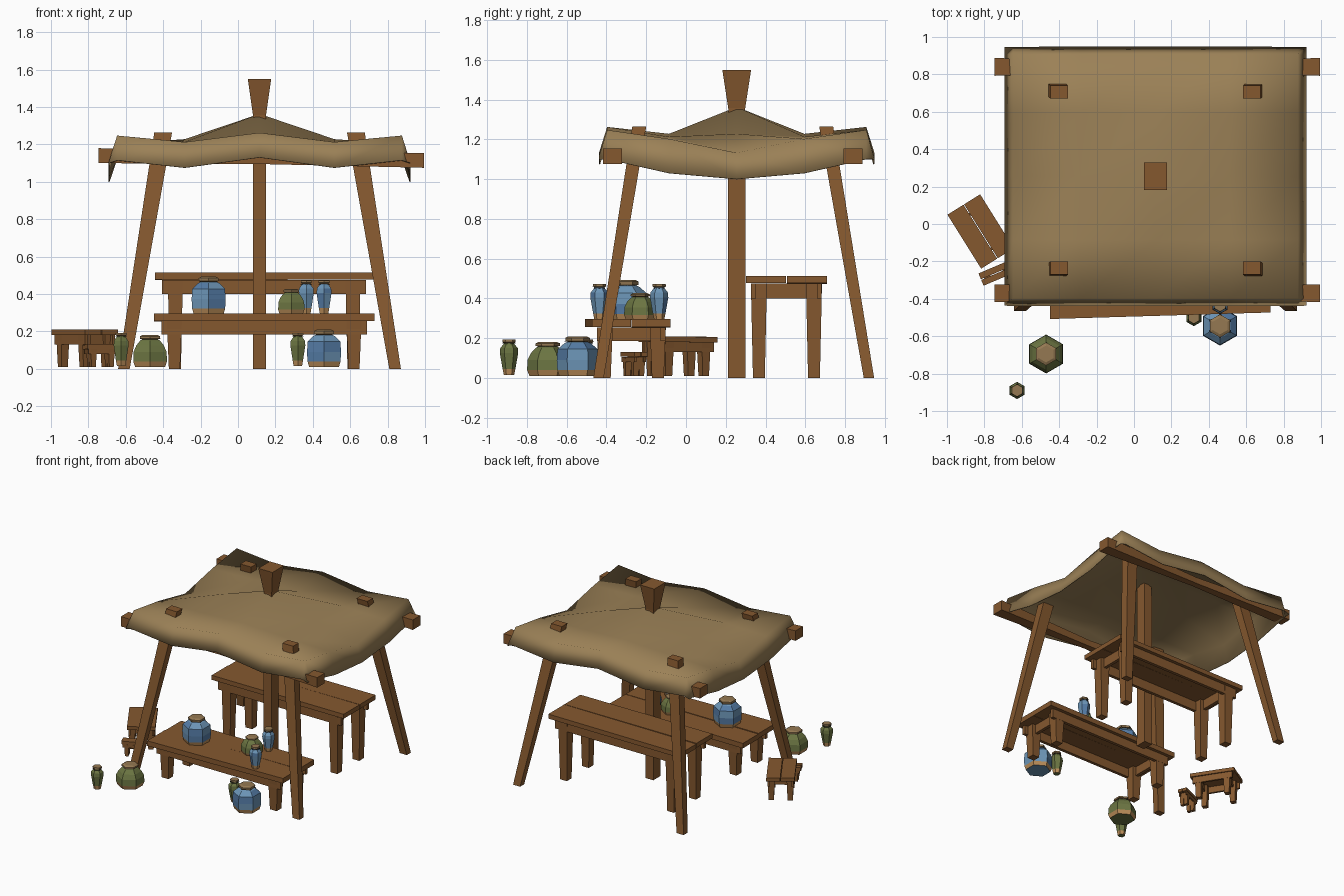
import bpy, bmesh, math, random
from mathutils import Vector

if "Cube" in bpy.data.objects:
    bpy.data.objects.remove(bpy.data.objects["Cube"])

random.seed(4)


def material(name, rgb):
    m = bpy.data.materials.new(name)
    m.diffuse_color = (*rgb, 1)
    m.use_nodes = True
    m.node_tree.nodes["Principled BSDF"].inputs["Base Color"].default_value = m.diffuse_color
    return m


WOOD = material("brown wood", (0.235, 0.098, 0.028))
CLOTH = material("tan cloth", (0.33, 0.22, 0.095))
BLUE = material("light blue glaze", (0.15, 0.30, 0.47))
DEEP = material("deep blue glaze", (0.09, 0.20, 0.38))
GREEN = material("olive glaze", (0.15, 0.18, 0.055))
CLAY = material("bare clay", (0.50, 0.27, 0.10))
LID = material("lid cover", (0.30, 0.19, 0.085))
CORD = material("black cord", (0.01, 0.009, 0.008))


def finish(name, bm, mats, loc=(0, 0, 0), rot=0):
    bmesh.ops.recalc_face_normals(bm, faces=bm.faces)
    me = bpy.data.meshes.new(name)
    bm.to_mesh(me)
    bm.free()
    for m in mats:
        me.materials.append(m)
    ob = bpy.data.objects.new(name, me)
    bpy.context.collection.objects.link(ob)
    ob.location = loc
    ob.rotation_euler.z = rot
    return ob


def beam(bm, a, b, sa, sb, axis="z"):
    """Four sided tapered bar from a to b; sections lie across the axis."""
    u, v = {"z": ((1, 0, 0), (0, 1, 0)), "x": ((0, 1, 0), (0, 0, 1)),
            "y": ((1, 0, 0), (0, 0, 1))}[axis]
    u, v = Vector(u), Vector(v)
    rings = []
    for p, s in ((a, sa), (b, sb)):
        rings.append([bm.verts.new(Vector(p) + u * s[0] / 2 * i + v * s[1] / 2 * j)
                      for i, j in ((-1, -1), (1, -1), (1, 1), (-1, 1))])
    bm.faces.new(rings[0])
    bm.faces.new(rings[1])
    for k in range(4):
        n = (k + 1) % 4
        bm.faces.new((rings[0][k], rings[0][n], rings[1][n], rings[1][k]))


CX, CY = 0.115, 0.255

# centre pole with flared head
bm = bmesh.new()
beam(bm, (CX, CY, 0), (CX, CY, 1.36), (0.07, 0.09), (0.07, 0.085))
finish("centre_pole", bm, [WOOD])
bm = bmesh.new()
beam(bm, (CX, CY, 1.34), (CX, CY, 1.55), (0.065, 0.08), (0.125, 0.145))
finish("pole_head", bm, [WOOD])

# leaning corner poles and cross beams
for sx, nx in ((-1, "left"), (1, "right")):
    for sy, ny in ((-1, "front"), (1, "back")):
        bm = bmesh.new()
        beam(bm, (CX + sx * 0.725, 0.24 + sy * 0.68, 0), (CX + sx * 0.515, 0.235 + sy * 0.47, 1.265),
             (0.062, 0.052), (0.095, 0.07))
        finish(f"{ny}_{nx}_pole", bm, [WOOD])
for y, n in ((-0.37, "front"), (0.84, "back")):
    bm = bmesh.new()
    for end, z in ((-0.745, 1.14), (0.995, 1.115)):
        beam(bm, (0.125, y, 1.12), (end, y, z), (0.05, 0.05), (0.095, 0.08), "x")
    finish(f"{n}_cross_beam", bm, [WOOD])

# sagging cloth canopy: symmetric height grid
dx = [0, 0.4, 0.76, 0.805]
dy = [0, 0.34, 0.65, 0.69]
H = [[1.36, 1.225, 1.13, 1.0],
     [1.225, 1.21, 1.20, 1.03],
     [1.26, 1.21, 1.245, 1.10],
     [1.13, 1.075, 1.115, 1.10]]
bm = bmesh.new()
idx = range(-3, 4)
g = {}
for i in idx:
    for j in idx:
        sx, sy = (1 if i > 0 else -1), (1 if j > 0 else -1)
        g[i, j] = bm.verts.new((CX + sx * dx[abs(i)], CY + sy * dy[abs(j)], H[abs(j)][abs(i)]))
for i in range(-3, 3):
    for j in range(-3, 3):
        bm.faces.new((g[i, j], g[i + 1, j], g[i + 1, j + 1], g[i, j + 1]))
canopy = finish("canopy", bm, [CLOTH])
for p in canopy.data.polygons:
    p.use_smooth = True
mod = canopy.modifiers.new("thickness", "SOLIDIFY")
mod.thickness = 0.006
mod.offset = 0


def table(name, loc, L, W, H, slab, apron, leg, inset, rot=0, skew=0.0, z0=0.0):
    """Plank top on a hollow apron with four tapered legs."""
    top = bmesh.new()
    zt = H - slab / 2
    gap = 0.004
    for s in (-1, 1):
        w = W / 2 - gap
        wa = w + (skew if s < 0 else 0)
        beam(top, (-L / 2, s * (gap / 2 + wa / 2), zt - 0.002 * s), (L / 2, s * (gap / 2 + w / 2), zt + 0.002),
             (wa, slab), (w, slab), "x")
    finish(name + "_top", top, [WOOD], loc, rot)
    fr = bmesh.new()
    za = H - slab - apron / 2
    t = leg * 0.35
    lx, ly = L / 2 - inset, W / 2 - inset * 0.7
    for s in (-1, 1):
        beam(fr, (-lx, s * (ly - t / 2), za), (lx, s * (ly - t / 2), za), (t, apron), (t, apron), "x")
        beam(fr, (s * (lx - leg), -ly, za), (s * (lx - leg), ly, za), (t, apron), (t, apron), "y")
    finish(name + "_apron", fr, [WOOD], loc, rot)
    lg = bmesh.new()
    for sx in (-1, 1):
        for sy in (-1, 1):
            p = (sx * (lx - leg), sy * (ly - leg * 0.55))
            beam(lg, (*p, z0), (*p, H - slab), (leg * 0.85,) * 2, (leg * 1.15,) * 2)
    finish(name + "_legs", lg, [WOOD], loc, rot)


table("front_bench", (0.14, -0.275, 0), 1.18, 0.40, 0.295, 0.04, 0.07, 0.07, 0.04, skew=0.035)
table("back_bench", (0.14, 0.505, 0), 1.17, 0.41, 0.512, 0.036, 0.075, 0.07, 0.04)
table("stool", (-0.82, -0.04, 0), 0.34, 0.21, 0.208, 0.028, 0.05, 0.045, 0.016,
      math.radians(-58), z0=0.01)
table("footstool", (-0.735, -0.262, 0), 0.18, 0.075, 0.13, 0.025, 0.025, 0.03, 0.008,
      math.radians(23), z0=0.01)

# jar profiles: (radius, height, colour of the band below: 0 glaze, 1 clay, 2 lid, 3 deep glaze)
TALL = [(0.092, 0, 0), (0.102, 0.03, 1), (0.105, 0.08, 0), (0.101, 0.135, 0), (0.066, 0.165, 0),
        (0.05, 0.172, 0), (0.06, 0.176, 2), (0.062, 0.192, 2), (0.045, 0.2, 2)]
SQUAT = [(0.092, 0, 0), (0.104, 0.03, 1), (0.102, 0.08, 0), (0.085, 0.115, 0), (0.06, 0.142, 0),
         (0.048, 0.148, 0), (0.062, 0.152, 2), (0.062, 0.164, 2), (0.045, 0.172, 2)]
SLIM = [(0.026, 0, 0), (0.032, 0.03, 1), (0.046, 0.11, 0), (0.044, 0.135, 0), (0.028, 0.155, 0),
        (0.026, 0.16, 0), (0.034, 0.166, 2), (0.033, 0.178, 2)]


def jar(name, prof, loc, glaze, s=1.0):
    bm = bmesh.new()
    dirs = [(math.cos(math.pi / 2 + k * math.pi / 3), math.sin(math.pi / 2 + k * math.pi / 3)) for k in range(6)]
    rings = [[bm.verts.new((r * s * c, r * s * d, z * s)) for c, d in dirs] for r, z, _ in prof]
    bm.faces.new(rings[0])
    bm.faces.new(rings[-1]).material_index = 2
    for n in range(1, len(prof)):
        for k in range(6):
            q = (k + 1) % 6
            f = bm.faces.new((rings[n - 1][k], rings[n - 1][q], rings[n][q], rings[n][k]))
            f.material_index = prof[n][2]
            if prof[n][2] == 0 and glaze is BLUE and random.random() < 0.3:
                f.material_index = 3
    ob = finish(name, bm, [glaze, CLAY, LID, DEEP if glaze is BLUE else GREEN], loc)
    # tied cord with frayed points around the neck
    bm = bmesh.new()
    r, z = prof[-4][0] * s, prof[-4][1] * s
    star = []
    for k in range(12):
        a = k * math.pi / 6
        q = r * (1.32 if k % 2 else 1.0)
        star.append(bm.verts.new((q * math.cos(a), q * math.sin(a), z + (0.003 if k % 2 else 0.001))))
    tip = bm.verts.new((0, 0, z + 0.004))
    for k in range(12):
        bm.faces.new((star[k], star[(k + 1) % 12], tip))
    finish(name + "_cord", bm, [CORD], loc)
    return ob


jar("bench_blue_jar", TALL, (-0.157, -0.30, 0.293), BLUE)
jar("bench_green_jar", SQUAT, (0.285, -0.23, 0.293), GREEN, 0.78)
jar("bench_blue_vase_back", SLIM, (0.365, -0.135, 0.295), BLUE)
jar("bench_blue_vase_front", SLIM, (0.46, -0.435, 0.295), BLUE)
jar("floor_blue_jar", TALL, (0.46, -0.545, 0.01), BLUE)
jar("floor_green_jar", SQUAT, (-0.47, -0.695, 0.01), GREEN)
jar("floor_green_vase_left", SLIM, (-0.625, -0.89, 0.015), GREEN)
jar("floor_green_vase_right", SLIM, (0.32, -0.50, 0.015), GREEN)
